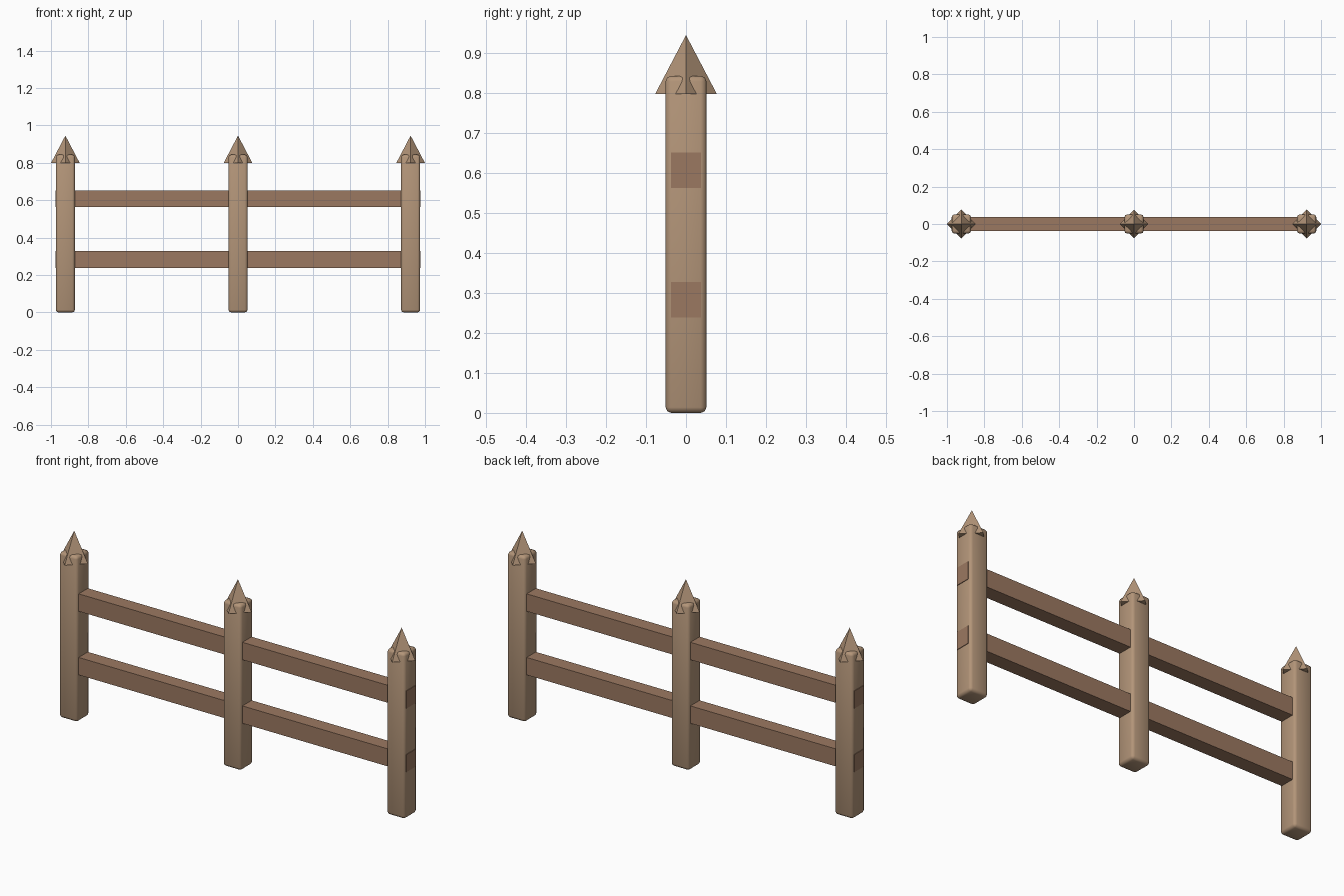
import bpy
import math

if "Cube" in bpy.data.objects:
    bpy.data.objects.remove(bpy.data.objects["Cube"])


def material(name, color):
    m = bpy.data.materials.new(name)
    m.diffuse_color = (*color, 1)
    m.use_nodes = True
    m.node_tree.nodes["Principled BSDF"].inputs["Base Color"].default_value = m.diffuse_color
    return m


post_wood = material("post wood", (0.45, 0.30, 0.19))
rail_wood = material("rail wood", (0.33, 0.19, 0.12))


def box(name, size, center, mat, bevel=0):
    bpy.ops.mesh.primitive_cube_add(size=1, location=center)
    ob = bpy.context.object
    ob.name = name
    ob.scale = size
    bpy.ops.object.transform_apply(location=False, rotation=False, scale=True)
    ob.data.materials.append(mat)
    if bevel:
        mod = ob.modifiers.new("rounded edges", "BEVEL")
        mod.width = bevel
        mod.segments = 2
        bpy.ops.object.shade_smooth()
    return ob


# Three rounded posts with pointed caps turned corner-forward
for side, x in (("left", -0.923), ("middle", 0), ("right", 0.923)):
    box(f"{side}_post", (0.102, 0.102, 0.843), (x, 0, 0.4215), post_wood, 0.014)
    bpy.ops.mesh.primitive_cone_add(vertices=4, radius1=0.077, depth=0.147,
                                    location=(x, 0, 0.8715))
    cap = bpy.context.object
    cap.name = f"{side}_post_cap"
    cap.data.materials.append(post_wood)

# Two rails running through all the posts
for level, z in (("lower", 0.283), ("upper", 0.607)):
    box(f"{level}_rail", (1.954, 0.074, 0.089), (0, 0, z), rail_wood)
